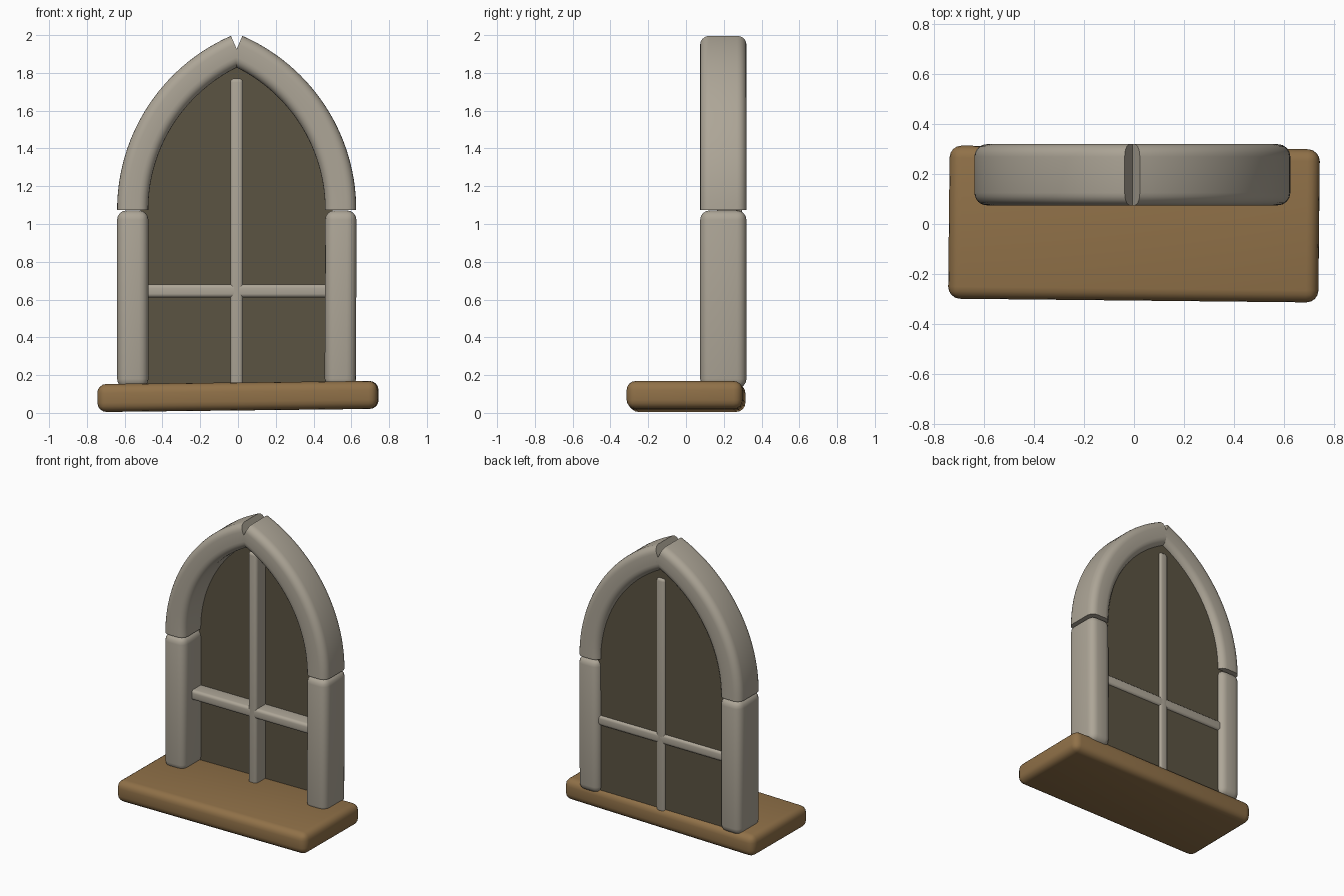
import bpy, bmesh, math

if "Cube" in bpy.data.objects:
    bpy.data.objects.remove(bpy.data.objects["Cube"])

AXIS = -0.007                 # centre line of the masonry
SPRING, CX = 1.075, 0.365     # spring line height, arc centre of the left half
R_OUT, R_IN = 1.005, 0.84
Y0, Y1 = 0.075, 0.32          # front and back of the stone frame


def material(name, rgb):
    m = bpy.data.materials.new(name)
    m.diffuse_color = (*rgb, 1)
    m.use_nodes = True
    m.node_tree.nodes["Principled BSDF"].inputs["Base Color"].default_value = m.diffuse_color
    return m


stone = material("stone", (0.42, 0.38, 0.31))
wood = material("wood", (0.28, 0.165, 0.065))
pane = material("dark_pane", (0.105, 0.087, 0.055))


def finish(name, bm, mat, angle=40):
    bmesh.ops.recalc_face_normals(bm, faces=bm.faces)
    me = bpy.data.meshes.new(name)
    bm.to_mesh(me)
    bm.free()
    me.materials.append(mat)
    ob = bpy.data.objects.new(name, me)
    bpy.context.collection.objects.link(ob)
    bpy.ops.object.select_all(action='DESELECT')
    ob.select_set(True)
    bpy.context.view_layer.objects.active = ob
    bpy.ops.object.shade_smooth_by_angle(angle=math.radians(angle))
    return ob


def rounded_box(name, lo, hi, radius, mat, rot=(0, 0, 0)):
    bm = bmesh.new()
    bmesh.ops.create_cube(bm, size=1)
    for v in bm.verts:
        v.co = [v.co[i] * (hi[i] - lo[i]) for i in range(3)]
    bmesh.ops.bevel(bm, geom=bm.edges[:], offset=radius, segments=4,
                    profile=0.5, affect='EDGES')
    ob = finish(name, bm, mat)
    ob.location = [(a + b) / 2 for a, b in zip(lo, hi)]
    ob.rotation_euler = [math.radians(a) for a in rot]
    return ob


def arch_half(name, side):
    # rounded rectangle (radius, depth) swept along a circular arc
    r, section = 0.05, []
    for k, (cr, cy) in enumerate([(R_OUT - r, Y1 - r), (R_IN + r, Y1 - r),
                                  (R_IN + r, Y0 + r), (R_OUT - r, Y0 + r)]):
        for j in range(6):
            a = math.pi / 2 * (k + j / 5)
            section.append((cr + r * math.cos(a), cy + r * math.sin(a)))
    end, steps = math.radians(66.4), 28
    bm = bmesh.new()
    rings = []
    for i in range(steps + 1):
        a = end * i / steps
        rings.append([bm.verts.new((AXIS + side * (AXIS - CX + p * math.cos(a)), y,
                                    SPRING + p * math.sin(a))) for p, y in section])
    n = len(section)
    for A, B in zip(rings, rings[1:]):
        for j in range(n):
            bm.faces.new((A[j], A[(j + 1) % n], B[(j + 1) % n], B[j]))
    bm.faces.new(rings[0])
    bm.faces.new(rings[-1])
    finish(name, bm, stone)


# wooden sill, slightly crooked
rounded_box("sill", (-0.742, -0.307, 0.013), (0.742, 0.307, 0.161), 0.048, wood,
            (0, -0.65, -0.6))

# stone frame: posts and pointed arch
for label, s, tilt in (("left", -1, 0), ("right", 1, 0.15)):
    x = AXIS + s * 0.55
    rounded_box(label + "_post", (x - 0.083, Y0, 0.13), (x + 0.083, Y1, 1.072),
                0.05, stone, (0, tilt, 0))
arch_half("left_arch", -1)
arch_half("right_arch", 1)

# window bars
rounded_box("upright_bar", (-0.041, 0.165, 0.13), (0.027, 0.297, 1.77), 0.02, stone)
rounded_box("cross_bar", (-0.51, 0.165, 0.611), (0.496, 0.297, 0.681), 0.02, stone)

# dark pane filling the pointed opening
R = R_IN + 0.04
top = math.acos((CX - AXIS) / R)
left = [(CX - AXIS - R * math.cos(top * i / 20), SPRING + R * math.sin(top * i / 20))
        for i in range(21)]
left = [(left[0][0], 0.13)] + left
outline = left + [(-x, z) for x, z in reversed(left[:-1])]
bm = bmesh.new()
face = bm.faces.new([bm.verts.new((x + AXIS, 0.265, z)) for x, z in outline])
new = bmesh.ops.extrude_face_region(bm, geom=[face])
bmesh.ops.translate(bm, vec=(0, 0.018, 0),
                    verts=[g for g in new["geom"] if isinstance(g, bmesh.types.BMVert)])
if len([f for f in bm.faces if abs(f.normal.y) > 0.9]) < 2:
    bm.faces.new([v for v in bm.verts if v.co.y < 0.27])
finish("pane", bm, pane, 30)
